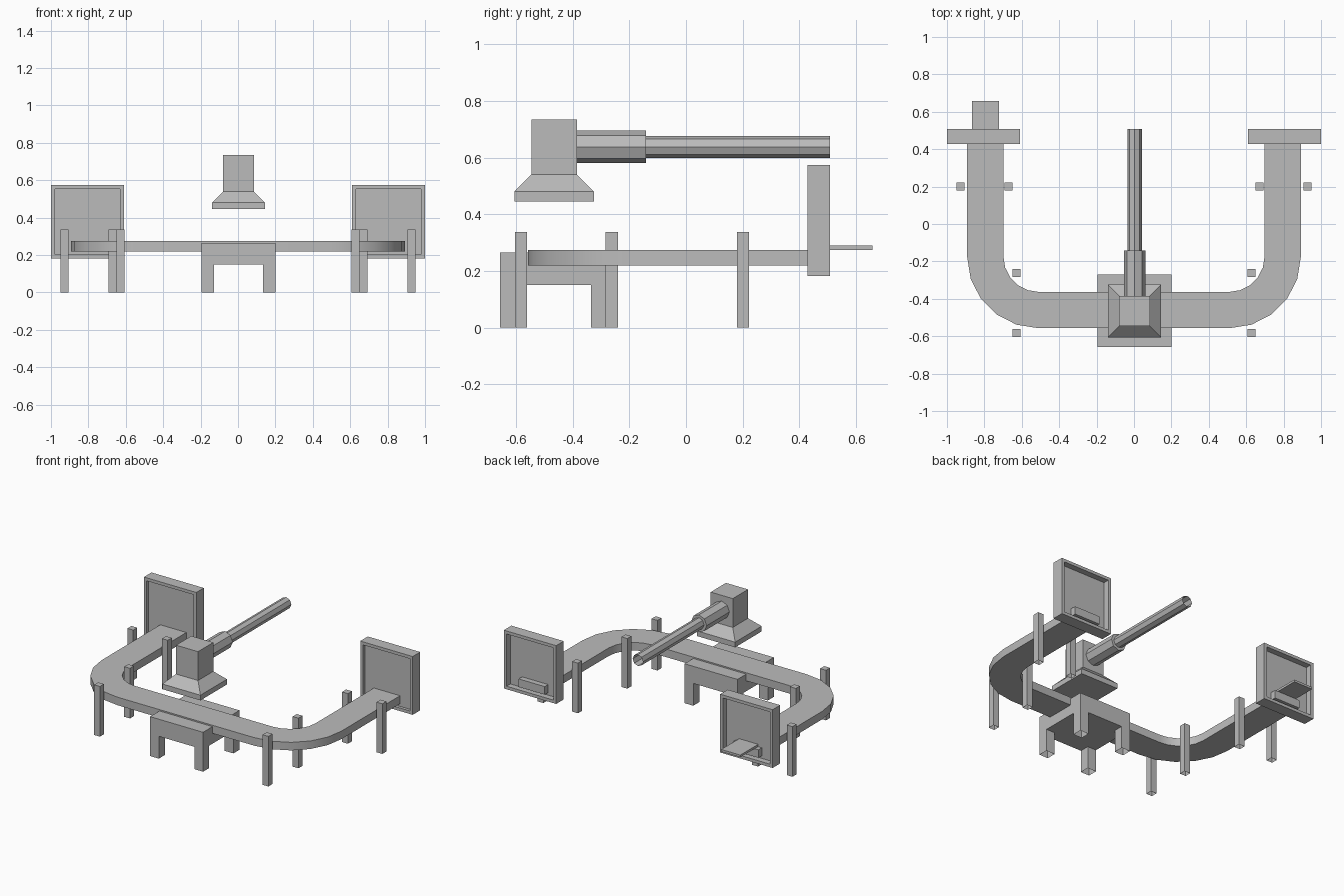
import bpy, bmesh, math
from mathutils import Matrix

if "Cube" in bpy.data.objects:
    bpy.data.objects.remove(bpy.data.objects["Cube"])

grey = bpy.data.materials.new("plain grey")
grey.diffuse_color = (0.5, 0.5, 0.5, 1)
grey.use_nodes = True
grey.node_tree.nodes["Principled BSDF"].inputs["Base Color"].default_value = grey.diffuse_color
CX = 0.003  # centre line of the machine


def finish(name, bm, smooth=False):
    bmesh.ops.recalc_face_normals(bm, faces=bm.faces)
    mesh = bpy.data.meshes.new(name)
    bm.to_mesh(mesh)
    bm.free()
    mesh.materials.append(grey)
    ob = bpy.data.objects.new(name, mesh)
    bpy.context.collection.objects.link(ob)
    if smooth:
        bpy.ops.object.select_all(action='DESELECT')
        ob.select_set(True)
        bpy.context.view_layer.objects.active = ob
        bpy.ops.object.shade_smooth_by_angle(angle=math.radians(30))
    return ob


def add_box(bm, x0, x1, y0, y1, z0, z1):
    m = Matrix.Translation(((x0 + x1) / 2, (y0 + y1) / 2, (z0 + z1) / 2))
    m = m @ Matrix.Diagonal((x1 - x0, y1 - y0, z1 - z0, 1))
    return bmesh.ops.create_cube(bm, size=1, matrix=m)["verts"]


def box(name, *dims):
    bm = bmesh.new()
    add_box(bm, *dims)
    return finish(name, bm)


# Curved conveyor: U-shaped strip with rounded corners
def u_path(r):
    cx, cy = 0.51, -0.175
    half = [(cx + r, 0.505)]
    for i in range(6):
        a = math.radians(-18 * i)
        half.append((cx + r * math.cos(a), cy + r * math.sin(a)))
    return half + [(-x, y) for x, y in reversed(half)]


bm = bmesh.new()
rings = []
for (ox, oy), (ix, iy) in zip(u_path(0.382), u_path(0.188)):
    rings.append([bm.verts.new(p) for p in
                  ((ox, oy, 0.22), (ox, oy, 0.274), (ix, iy, 0.274), (ix, iy, 0.22))])
for a, b in zip(rings, rings[1:]):
    for k in range(4):
        j = (k + 1) % 4
        bm.faces.new((a[k], a[j], b[j], b[k]))
bm.faces.new(rings[0])
bm.faces.new(rings[-1])
finish("conveyor", bm, smooth=True)

# Guard posts beside the conveyor, open underneath
H = 0.0215
for side, s in (("right", 1), ("left", -1)):
    for i, (x, y) in enumerate(((0.927, 0.201), (0.670, 0.201),
                                (0.627, -0.262), (0.627, -0.582))):
        bm = bmesh.new()
        add_box(bm, s * x - H, s * x + H, y - H, y + H, 0, 0.337)
        bm.normal_update()
        bmesh.ops.delete(bm, geom=[f for f in bm.faces if f.normal.z < -0.9],
                         context='FACES_ONLY')
        finish(f"post_{side}_{i + 1}", bm)

# End frames: a box recessed on both faces, leaving a thin centre panel
for side, s in (("right", 1), ("left", -1)):
    bm = bmesh.new()
    add_box(bm, s * 0.805 - 0.195, s * 0.805 + 0.195, 0.428, 0.508, 0.182, 0.574)
    bm.normal_update()
    for f in [f for f in bm.faces if abs(f.normal.y) > 0.9]:
        depth = 0.02 if f.normal.y < 0 else 0.04
        n = f.normal.copy()
        bmesh.ops.inset_region(bm, faces=[f], thickness=0.029)
        bmesh.ops.extrude_face_region  # inset keeps f as the inner face
        ext = bmesh.ops.extrude_discrete_faces(bm, faces=[f])["faces"]
        bmesh.ops.translate(bm, verts=ext[0].verts, vec=-n * depth)
    finish(f"end_frame_{side}", bm)

# Output tray behind the left frame
box("tray", -0.865, -0.723, 0.46, 0.658, 0.275, 0.29)

# Work table: slab with four legs pulled from its corner faces
xs = [CX - 0.197, CX - 0.132, CX + 0.132, CX + 0.197]
ys = [-0.657, -0.592, -0.335, -0.27]
bm = bmesh.new()


def grid(z):
    return [[bm.verts.new((x, y, z)) for y in ys] for x in xs]


top, under, foot = grid(0.265), grid(0.15), grid(0)
for i in range(3):
    for j in range(3):
        loop = ((i, j), (i + 1, j), (i + 1, j + 1), (i, j + 1))
        bm.faces.new([top[a][b] for a, b in loop])
        if i != 1 and j != 1:
            # leg walls, open underneath
            for p, q in zip(loop, loop[1:] + loop[:1]):
                bm.faces.new((under[p[0]][p[1]], under[q[0]][q[1]],
                              foot[q[0]][q[1]], foot[p[0]][p[1]]))
        else:
            bm.faces.new([under[a][b] for a, b in loop])
rim = [(0, 0), (1, 0), (2, 0), (3, 0), (3, 1), (3, 2), (3, 3),
       (2, 3), (1, 3), (0, 3), (0, 2), (0, 1)]
for p, q in zip(rim, rim[1:] + rim[:1]):
    bm.faces.new((top[p[0]][p[1]], top[q[0]][q[1]],
                  under[q[0]][q[1]], under[p[0]][p[1]]))
bmesh.ops.dissolve_limit(bm, angle_limit=0.01, verts=bm.verts, edges=bm.edges)
finish("table", bm)

# Extractor hood: square sections stacked into a flared body
bm = bmesh.new()
prev = None
for z, hx, hy in ((0.445, 0.142, 0.141), (0.48, 0.142, 0.141),
                  (0.54, 0.082, 0.081), (0.734, 0.082, 0.081)):
    ring = [bm.verts.new((CX + a * hx, -0.465 + b * hy, z))
            for a, b in ((-1, -1), (1, -1), (1, 1), (-1, 1))]
    if prev:
        for k in range(4):
            j = (k + 1) % 4
            bm.faces.new((prev[k], prev[j], ring[j], ring[k]))
    else:
        bm.faces.new(ring)
    prev = ring
bm.faces.new(prev)
finish("hood", bm)

# Duct: eight-sided stepped pipe with an open far end
bm = bmesh.new()
prev = None
for r, y in ((0.0575, -0.385), (0.0575, -0.142), (0.0385, -0.142), (0.0385, 0.508)):
    ring = [bm.verts.new((CX + r * math.sin(k * math.pi / 4), y,
                          0.638 + r * math.cos(k * math.pi / 4))) for k in range(8)]
    if prev:
        for k in range(8):
            j = (k + 1) % 8
            bm.faces.new((prev[k], prev[j], ring[j], ring[k]))
    prev = ring
finish("duct", bm)
